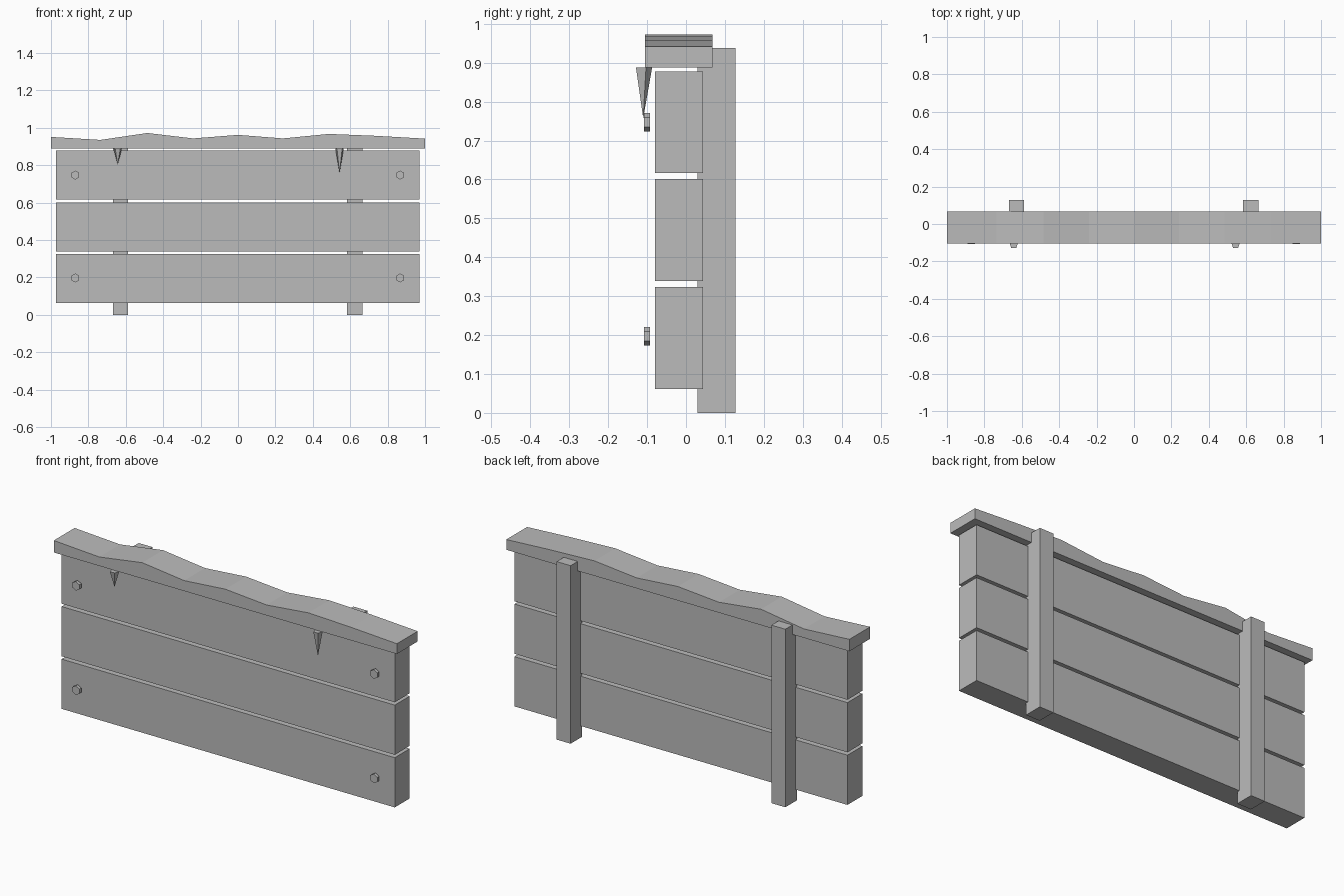
import bpy, bmesh, math
from mathutils import Matrix

if "Cube" in bpy.data.objects:
    bpy.data.objects.remove(bpy.data.objects["Cube"])

grey = bpy.data.materials.new("plain_grey")
grey.diffuse_color = (0.5, 0.5, 0.5, 1)
grey.use_nodes = True
grey.node_tree.nodes["Principled BSDF"].inputs["Base Color"].default_value = grey.diffuse_color


def add_object(name, bm):
    bmesh.ops.recalc_face_normals(bm, faces=bm.faces)
    mesh = bpy.data.meshes.new(name)
    bm.to_mesh(mesh)
    bm.free()
    mesh.materials.append(grey)
    bpy.context.collection.objects.link(bpy.data.objects.new(name, mesh))


def box(name, x, y, z):
    bm = bmesh.new()
    bmesh.ops.create_cube(bm, size=1)
    for v in bm.verts:
        for i, (lo, hi) in enumerate((x, y, z)):
            v.co[i] = lo if v.co[i] < 0 else hi
    add_object(name, bm)


def extrude_ring(name, ring, offset):
    bm = bmesh.new()
    face = bm.faces.new([bm.verts.new(p) for p in ring])
    new = bmesh.ops.extrude_face_region(bm, geom=[face], use_keep_orig=True)["geom"]
    bmesh.ops.translate(bm, vec=offset, verts=[g for g in new if isinstance(g, bmesh.types.BMVert)])
    add_object(name, bm)


# Three horizontal planks
for i in range(3):
    z = 0.062 + 0.277 * i
    box(f"plank_{i + 1}", (-0.972, 0.97), (-0.08, 0.044), (z, z + 0.262))

# Two rear posts
for side, x in (("left", -0.668), ("right", 0.584)):
    box(f"post_{side}", (x, x + 0.081), (0.03, 0.127), (0, 0.938))

# Wavy snow cap along the top
heights = (0.951, 0.935, 0.972, 0.943, 0.962, 0.943, 0.967, 0.957, 0.942)
xs = (-1, -0.735, -0.485, -0.24, 0, 0.24, 0.485, 0.735, 1)
ring = [(x, -0.105, h) for x, h in zip(xs, heights)]
ring += [(1, -0.105, 0.888), (-1, -0.105, 0.888)]
extrude_ring("snow_cap", ring, (0, 0.173, 0))

# Hexagonal bolts in front of the top and bottom planks
for row, z in (("lower", 0.197), ("upper", 0.747)):
    for side, x in (("left", -0.87), ("right", 0.867)):
        angles = [math.radians(90 + 60 * i) for i in range(6)]
        ring = [(x + 0.024 * math.cos(a), -0.108, z + 0.024 * math.sin(a)) for a in angles]
        extrude_ring(f"bolt_{row}_{side}", ring, (0, 0.016, 0))

# Five-sided icicles hanging under the cap
for side, x, tip in (("left", -0.643, 0.803), ("right", 0.543, 0.757)):
    bm = bmesh.new()
    angles = [math.radians(90 + 72 * i) for i in range(5)]
    base = [bm.verts.new((x + 0.023 * math.cos(a), -0.11 + 0.023 * math.sin(a), 0.888)) for a in angles]
    point = bm.verts.new((x, -0.11, tip))
    bm.faces.new(base)
    for i in range(5):
        bm.faces.new((base[i], base[(i + 1) % 5], point))
    add_object(f"icicle_{side}", bm)
